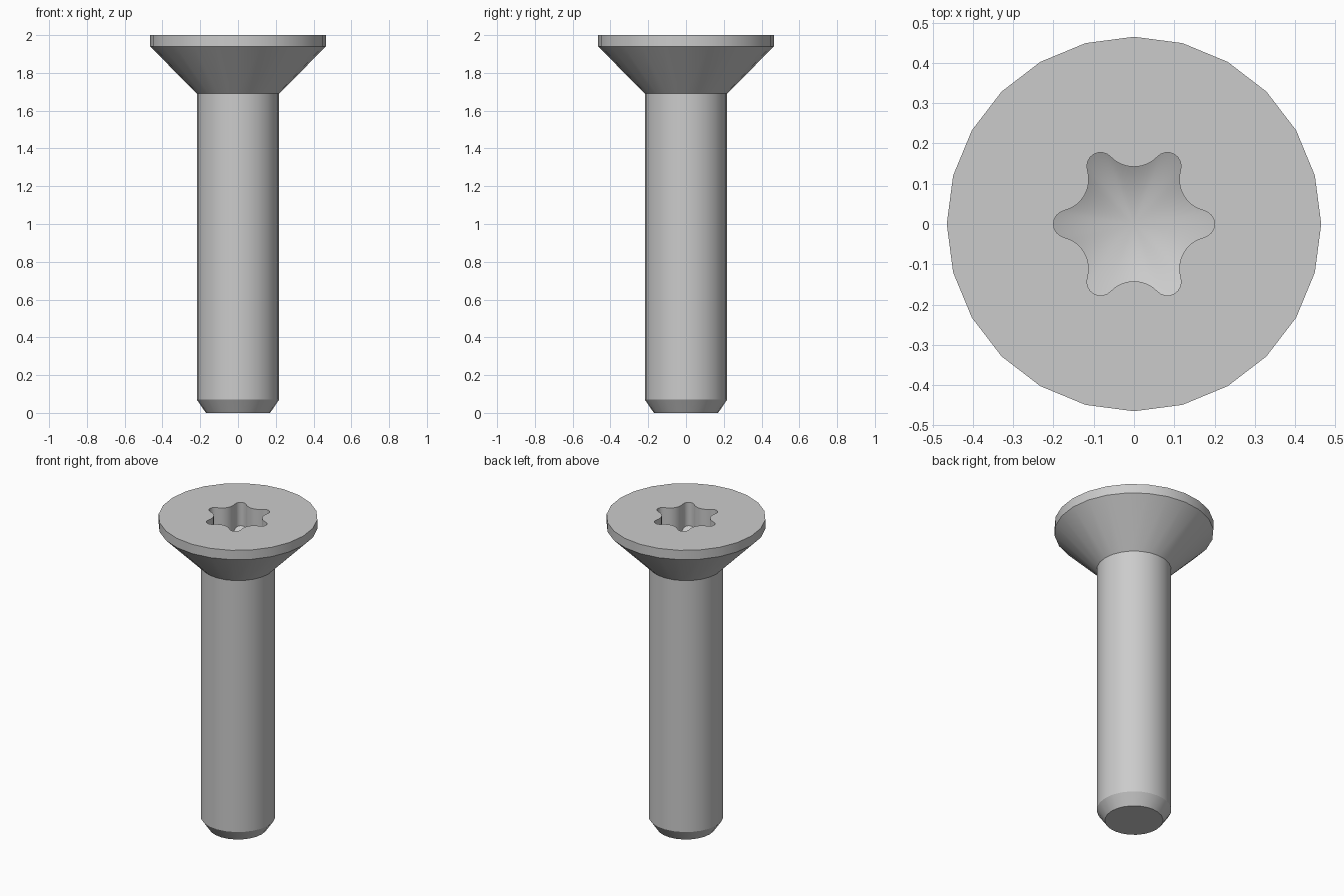
import bpy, bmesh
from math import sin, cos, tan, atan2, pi, hypot, radians

cube = bpy.data.objects.get("Cube")
if cube:
    bpy.data.objects.remove(cube, do_unlink=True)

SIDES = 24
TOP = 2.0
# Outer profile as (radius, height), from the tip to the head rim
PROFILE = [(0.17, 0), (0.218, 0.07), (0.218, 1.69), (0.465, 1.94), (0.465, TOP)]

# Six-lobe socket
TIP_R, VALLEY_R, LOBE_R = 0.2, 0.142, 0.034
TIP_DEPTH, FLOOR_SLOPE = 0.15, tan(radians(28))


def lobed_outline(steps=8):
    """Outline of alternating convex and concave tangent arcs."""
    a, c30 = TIP_R - LOBE_R, cos(pi / 6)
    hollow_r = ((a * a + VALLEY_R ** 2 - 2 * a * VALLEY_R * c30 - LOBE_R ** 2)
                / (2 * (LOBE_R - VALLEY_R + a * c30)))
    c = VALLEY_R + hollow_r
    phi = atan2(c / 2, c * c30 - a)
    sweep = phi - pi / 6
    points = []
    for k in range(6):
        turn = k * pi / 3
        for i in range(steps):
            t = turn - phi + 2 * phi * i / steps
            points.append((a * cos(turn) + LOBE_R * cos(t),
                           a * sin(turn) + LOBE_R * sin(t)))
        mid = turn + pi / 6
        for i in range(steps):
            t = mid + pi + sweep - 2 * sweep * i / steps
            points.append((c * cos(mid) + hollow_r * cos(t),
                           c * sin(mid) + hollow_r * sin(t)))
    return points


def bridge(bm, low, high):
    n = len(low)
    for i in range(n):
        j = (i + 1) % n
        bm.faces.new((low[i], low[j], high[j], high[i]))


def ring_edges(bm, ring):
    return [bm.edges.get((ring[i - 1], ring[i])) for i in range(len(ring))]


bm = bmesh.new()

# Shank and countersunk head
rings = [[bm.verts.new((r * cos(2 * pi * i / SIDES), r * sin(2 * pi * i / SIDES), z))
          for i in range(SIDES)] for r, z in PROFILE]
for low, high in zip(rings, rings[1:]):
    bridge(bm, low, high)
bm.faces.new(rings[0][::-1])

# Socket walls ending on a conical floor
outline = lobed_outline()
apex_z = TOP - TIP_DEPTH - TIP_R * FLOOR_SLOPE
mouth = [bm.verts.new((x, y, TOP)) for x, y in outline]
base = [bm.verts.new((x, y, apex_z + hypot(x, y) * FLOOR_SLOPE)) for x, y in outline]
apex = bm.verts.new((0, 0, apex_z))
bridge(bm, mouth, base)
for i in range(len(base)):
    bm.faces.new((base[i - 1], base[i], apex))

# Flat head top around the socket mouth
bmesh.ops.triangle_fill(bm, use_beauty=True,
                        edges=ring_edges(bm, rings[-1]) + ring_edges(bm, mouth))
bmesh.ops.recalc_face_normals(bm, faces=bm.faces[:])

mesh = bpy.data.meshes.new("countersunk_screw")
bm.to_mesh(mesh)
bm.free()
screw = bpy.data.objects.new("countersunk_screw", mesh)
bpy.context.collection.objects.link(screw)

# Grey metal
grey = bpy.data.materials.new("grey_metal")
grey.use_nodes = True
colour = (0.6, 0.6, 0.6, 1)
grey.diffuse_color = colour
grey.node_tree.nodes["Principled BSDF"].inputs["Base Color"].default_value = colour
mesh.materials.append(grey)

bpy.ops.object.select_all(action="DESELECT")
screw.select_set(True)
bpy.context.view_layer.objects.active = screw
bpy.ops.object.shade_smooth_by_angle(angle=radians(25))
